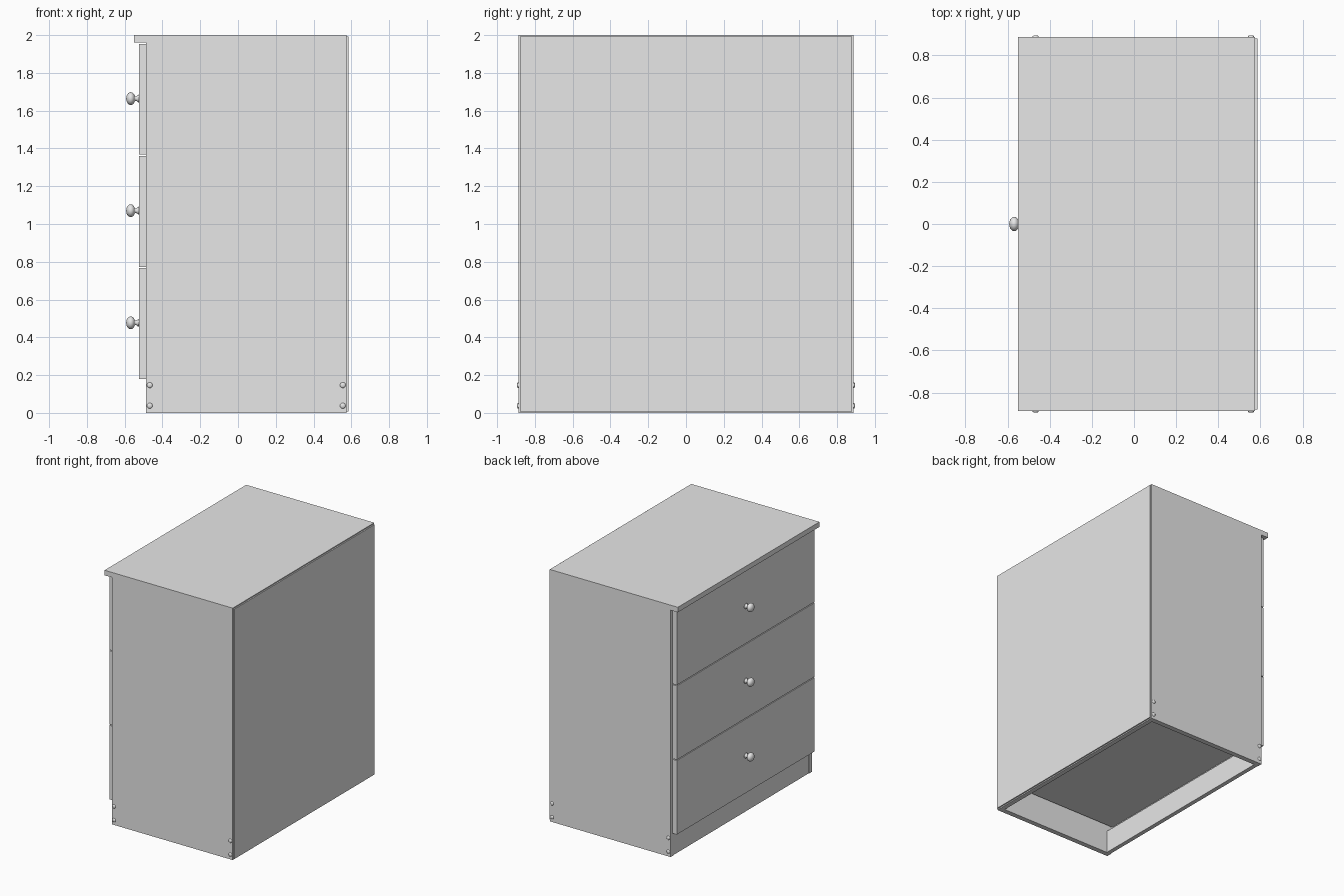
import bpy, bmesh, math
from mathutils import Matrix

if "Cube" in bpy.data.objects:
    bpy.data.objects.remove(bpy.data.objects["Cube"])

grey = bpy.data.materials.new("light_grey")
grey.diffuse_color = (0.8, 0.8, 0.8, 1)
grey.use_nodes = True
grey.node_tree.nodes["Principled BSDF"].inputs["Base Color"].default_value = grey.diffuse_color


def finish(name, bm, smooth=False):
    bmesh.ops.recalc_face_normals(bm, faces=bm.faces)
    mesh = bpy.data.meshes.new(name)
    bm.to_mesh(mesh)
    bm.free()
    mesh.materials.append(grey)
    for p in mesh.polygons:
        p.use_smooth = smooth
    ob = bpy.data.objects.new(name, mesh)
    bpy.context.collection.objects.link(ob)
    return ob


def box(name, x, y, z):
    """Box from (min, max) pairs."""
    bm = bmesh.new()
    size = [b - a for a, b in (x, y, z)]
    mid = [(a + b) / 2 for a, b in (x, y, z)]
    bmesh.ops.create_cube(bm, size=1, matrix=Matrix.Translation(mid) @ Matrix.Diagonal((*size, 1)))
    return finish(name, bm)


def turned(name, profile, origin, axis_rot, steps=24):
    """Lathe a (radius, height) profile about an axis."""
    bm = bmesh.new()
    vs = [bm.verts.new((r, 0, h)) for r, h in profile]
    es = [bm.edges.new(p) for p in zip(vs, vs[1:])]
    bmesh.ops.spin(bm, geom=vs + es, axis=(0, 0, 1), cent=(0, 0, 0),
                   angle=2 * math.pi, steps=steps)
    bmesh.ops.remove_doubles(bm, verts=bm.verts, dist=0.0002)
    bm.transform(Matrix.Translation(origin) @ axis_rot)
    return finish(name, bm, True)


W, T = 0.888, 0.04          # half width, board thickness
IN = W - T                  # inner half width

# Carcass
box("top_board", (-0.55, 0.575), (-W, W), (1.96, 2.0))
box("side_panel_left", (-0.487, 0.575), (IN, W), (0, 1.96))
box("side_panel_right", (-0.487, 0.575), (-W, -IN), (0, 1.96))
box("back_panel", (0.575, 0.585), (-0.88, 0.88), (0.008, 1.992))
box("front_plinth", (-0.483, -0.449), (-IN, IN), (0, 0.18))
box("rear_plinth", (0.538, 0.574), (-IN, IN), (0, 0.18))

# Drawers: front, open box and turned knob
knob = [(0, 0), (0.021, 0), (0.019, 0.005), (0.012, 0.013), (0.012, 0.02), (0.02, 0.024)]
knob += [(0.034 * math.cos(a), 0.043 + 0.024 * math.sin(a))
         for a in [math.radians(-45 + 15 * i) for i in range(9)]] + [(0, 0.067)]
to_front = Matrix.Rotation(-math.pi / 2, 4, 'Y')
for i in range(3):
    z0 = 0.18 + 0.5935 * i
    z1 = z0 + 0.587
    n = f"drawer_{i + 1}_"
    box(n + "front", (-0.525, -0.488), (-0.865, 0.865), (z0, z1))
    b0, b1, dy = z0 + 0.04, z1 - 0.1, 0.83
    box(n + "bottom", (-0.488, 0.5), (-dy + 0.03, dy - 0.03), (b0, b0 + 0.02))
    box(n + "back", (0.47, 0.5), (-dy + 0.03, dy - 0.03), (b0 + 0.02, b1))
    for s, side in ((1, "left"), (-1, "right")):
        ys = sorted((s * dy, s * (dy - 0.03)))
        box(n + "side_" + side, (-0.488, 0.5), ys, (b0, b1))
    turned(n + "knob", knob, (-0.525, 0, z0 + 0.297), to_front)

# Domed screw heads at the plinth corners
dome = [(0.015, 0), (0.014, 0.003), (0.009, 0.006), (0, 0.007)]
for s, side in ((1, "left"), (-1, "right")):
    rot = Matrix.Rotation(-s * math.pi / 2, 4, 'X')
    for x in (-0.467, 0.555):
        for z in (0.038, 0.147):
            turned("screw_" + side, dome, (x, s * W, z), rot, 16)
